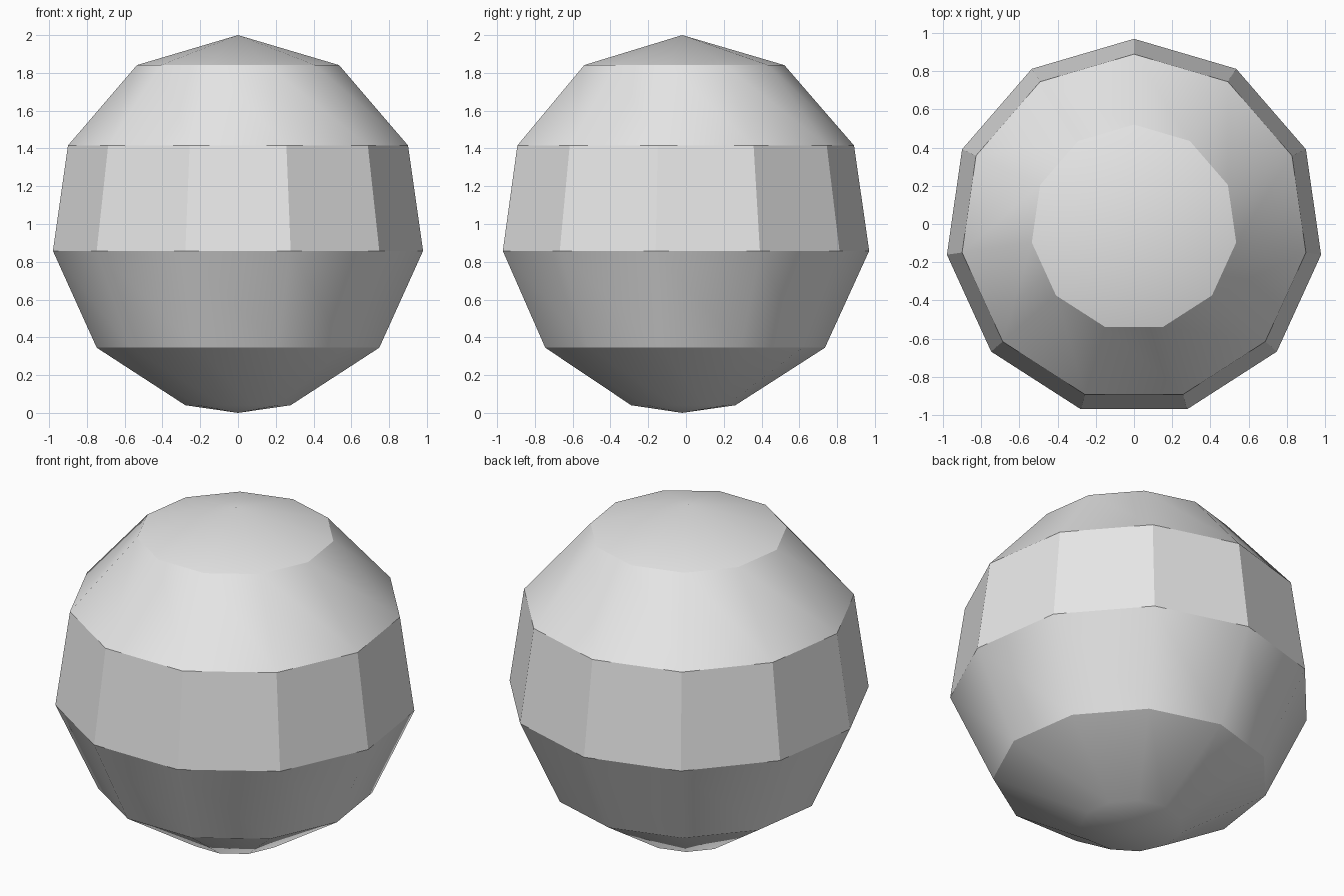
import bpy
import bmesh
import math

cube = bpy.data.objects.get("Cube")
if cube:
    bpy.data.objects.remove(cube, do_unlink=True)

# Single grey material
grey = bpy.data.materials.new("light_grey")
grey.use_nodes = True
colour = (0.8, 0.8, 0.8, 1.0)
grey.diffuse_color = colour
grey.node_tree.nodes["Principled BSDF"].inputs["Base Color"].default_value = colour

SIDES = 11
STEP = math.tau / SIDES
# Centres the odd-sided outline along y
Y_SHIFT = -math.sin(3 * STEP) * (1 - math.cos(STEP / 2)) / 2

bm = bmesh.new()
# Five rings spaced by one step from the top pole, the last band being shorter
rings = []
for k in range(1, 6):
    r, z = math.sin(k * STEP), 1 + math.cos(k * STEP)
    rings.append([bm.verts.new((r * math.cos(math.pi / 2 + i * STEP),
                                r * math.sin(math.pi / 2 + i * STEP) + Y_SHIFT, z))
                  for i in range(SIDES)])
top = bm.verts.new((0, Y_SHIFT, 2))
bottom = bm.verts.new((0, Y_SHIFT, 0))

# Bands and end fans
for i in range(SIDES):
    j = (i + 1) % SIDES
    bm.faces.new((top, rings[0][i], rings[0][j]))
    bm.faces.new((bottom, rings[-1][j], rings[-1][i]))
    for upper, lower in zip(rings, rings[1:]):
        bm.faces.new((upper[i], lower[i], lower[j], upper[j]))
bmesh.ops.recalc_face_normals(bm, faces=bm.faces)

mesh = bpy.data.meshes.new("faceted_ball")
bm.to_mesh(mesh)
bm.free()
mesh.materials.append(grey)
ball = bpy.data.objects.new("faceted_ball", mesh)
bpy.context.collection.objects.link(ball)

# Smooth shallow edges, keep the band edges crisp
bpy.ops.object.select_all(action="DESELECT")
ball.select_set(True)
bpy.context.view_layer.objects.active = ball
bpy.ops.object.shade_smooth_by_angle(angle=math.radians(30.5))
